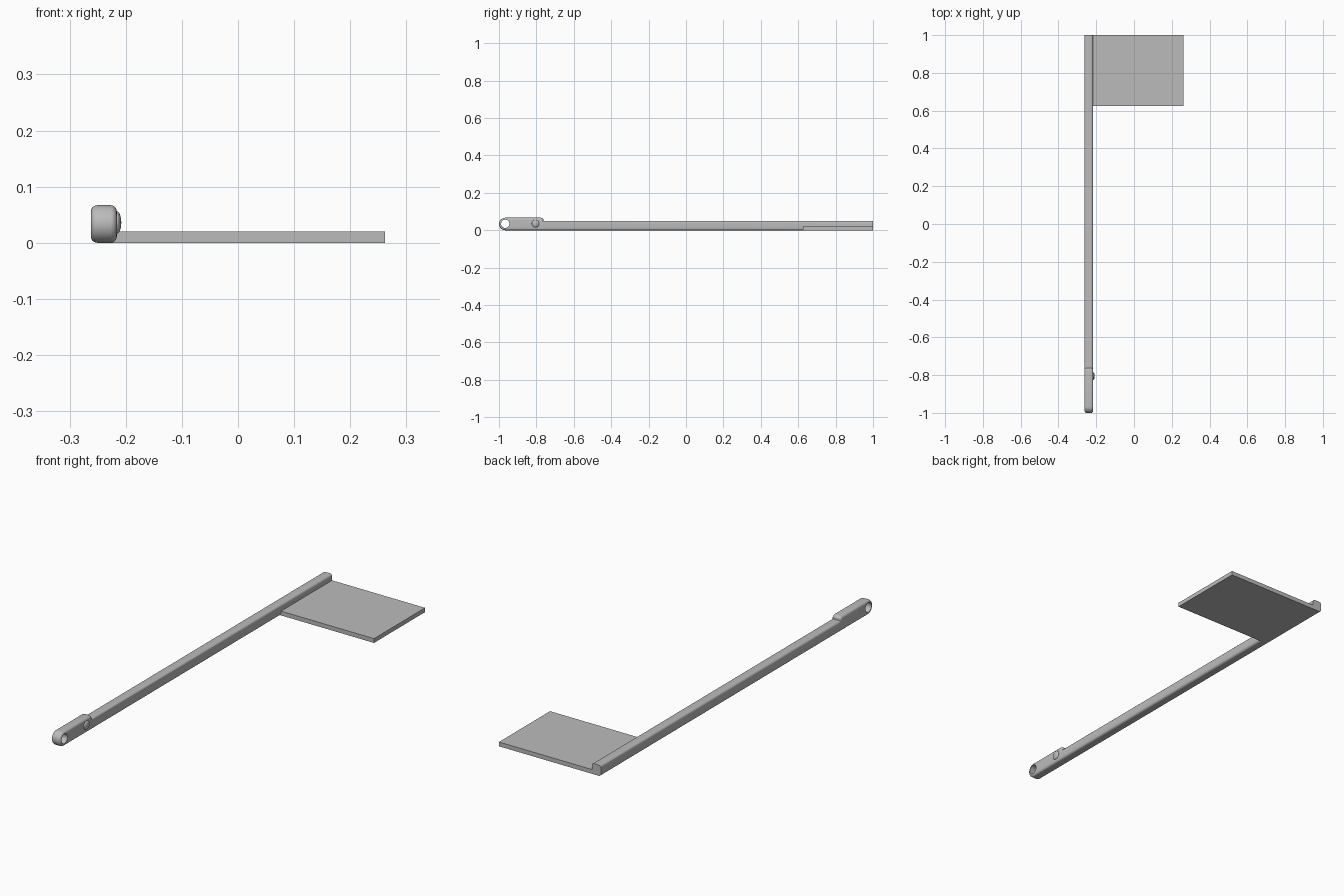
import bpy, bmesh
from math import sin, cos, pi, radians

cube = bpy.data.objects.get("Cube")
if cube:
    bpy.data.objects.remove(cube, do_unlink=True)

grey = bpy.data.materials.new("light grey")
grey.use_nodes = True
GREY = (0.5, 0.5, 0.5, 1)
grey.diffuse_color = GREY
grey.node_tree.nodes["Principled BSDF"].inputs["Base Color"].default_value = GREY

X0, X1 = -0.262, -0.216      # arm sides
HEAD, ARM = 0.067, 0.05      # heights
R = HEAD / 2
MID = (X0 + X1) / 2


def finish(bm, name):
    bmesh.ops.recalc_face_normals(bm, faces=bm.faces)
    mesh = bpy.data.meshes.new(name)
    bm.to_mesh(mesh)
    bm.free()
    mesh.materials.append(grey)
    obj = bpy.data.objects.new(name, mesh)
    bpy.context.collection.objects.link(obj)
    return obj


def smooth(obj):
    bpy.ops.object.select_all(action='DESELECT')
    obj.select_set(True)
    bpy.context.view_layer.objects.active = obj
    bpy.ops.object.shade_smooth_by_angle(angle=radians(35))


def arc(y, z, r, start, end, steps):
    angles = [start + (end - start) * i / steps for i in range(steps + 1)]
    return [(y + r * cos(a), z + r * sin(a)) for a in angles]


# Arm: side profile with a round head and a step, extruded and rounded
step_r = 0.013
profile = [(1, 0), (1, ARM), (-0.762, ARM)]
profile += arc(-0.762 - step_r, HEAD - step_r, step_r, 0, pi / 2, 6)
profile += arc(-1 + R, R, R, pi / 2, 3 * pi / 2, 24)
bm = bmesh.new()
face = bm.faces.new([bm.verts.new((X0, y, z)) for y, z in profile])
new = bmesh.ops.extrude_face_region(bm, geom=[face])["geom"]
for v in new:
    if isinstance(v, bmesh.types.BMVert):
        v.co.x = X1
rim = [e for e in bm.edges
       if abs(e.verts[0].co.x - e.verts[1].co.x) < 0.001
       and min(v.co.y for v in e.verts) < 0.99]
bmesh.ops.bevel(bm, geom=rim, offset=0.011, segments=5, profile=0.5,
                affect='EDGES', clamp_overlap=False)
arm = finish(bm, "arm")

# Pivot hole through the head
bpy.ops.mesh.primitive_cylinder_add(vertices=40, radius=0.022, depth=0.2,
                                    location=(MID, -1 + R, R + 0.001),
                                    rotation=(0, pi / 2, 0))
cutter = bpy.context.object
cutter.name = "hole_cutter"
cutter.data.materials.append(grey)
cut = arm.modifiers.new("pivot hole", 'BOOLEAN')
cut.operation = 'DIFFERENCE'
cut.solver = 'EXACT'
cut.object = cutter
bpy.context.view_layer.objects.active = arm
bpy.ops.object.modifier_apply(modifier=cut.name)
bpy.data.objects.remove(cutter, do_unlink=True)
smooth(arm)

# Detent button: shallow dome on the inner side of the head
bpy.ops.mesh.primitive_uv_sphere_add(segments=32, ring_count=16, radius=0.02,
                                     location=(X1, -0.805, 0.036),
                                     rotation=(0, pi / 2, 0))
button = bpy.context.object
button.name = "detent_button"
button.scale.z = 0.4
button.data.materials.append(grey)
smooth(button)

# Flag: thin flat plate joined to the arm
bm = bmesh.new()
bmesh.ops.create_cube(bm, size=1)
left, right, front, back, top = MID, 0.262, 0.625, 1.0, 0.02
for v in bm.verts:
    v.co = (right if v.co.x > 0 else left,
            back if v.co.y > 0 else front,
            top if v.co.z > 0 else 0)
finish(bm, "flag_plate")
